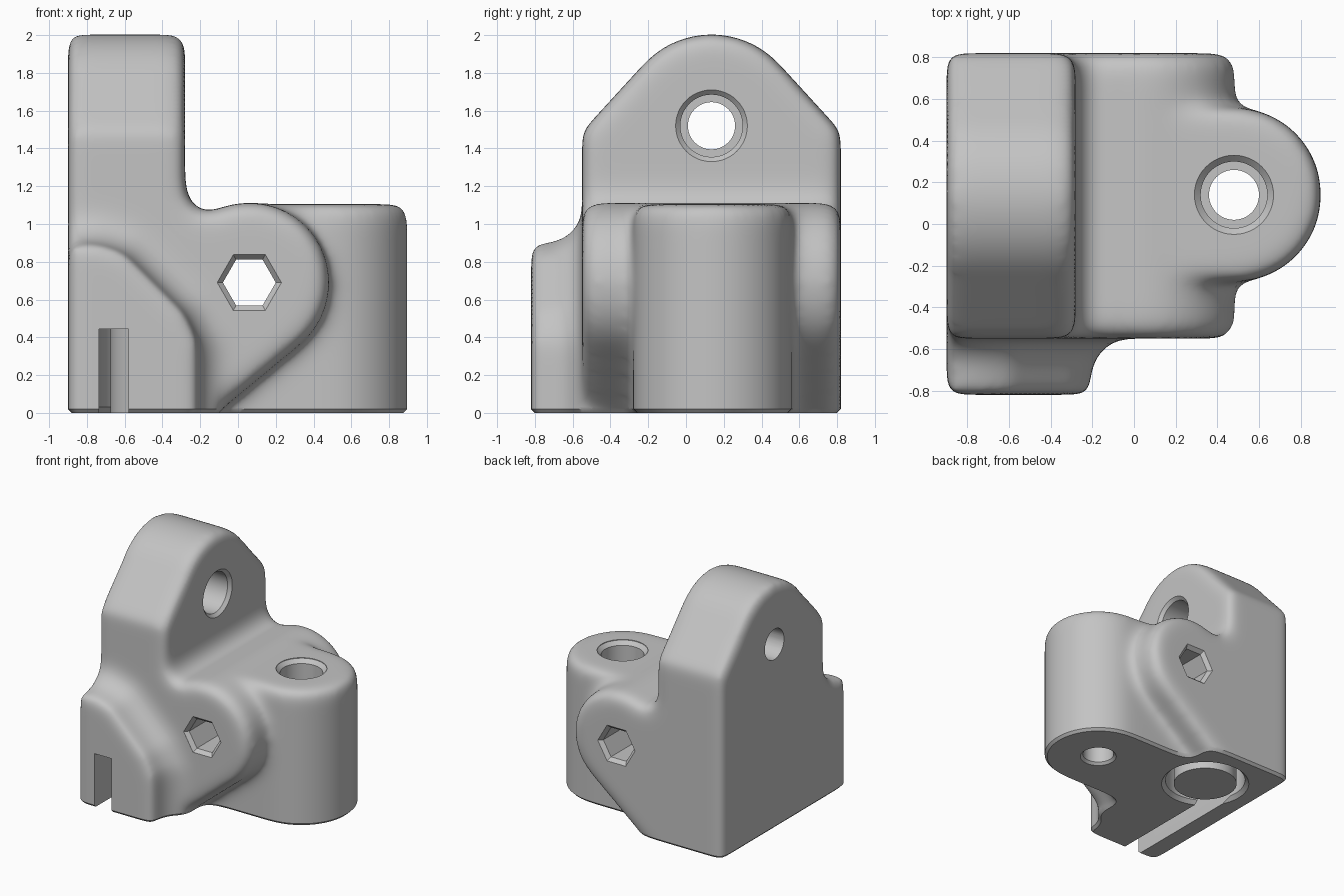
import bpy, bmesh
from math import sin, cos, pi, radians, sqrt

if "Cube" in bpy.data.objects:
    bpy.data.objects.remove(bpy.data.objects["Cube"])


def place(axis, u, v, t):
    return {"x": (t, u, v), "y": (u, t, v), "z": (u, v, t)}[axis]


def arc(cu, cv, r, start, end, steps=28):
    angles = [radians(start + (end - start) * i / steps) for i in range(steps + 1)]
    return [(cu + r * cos(a), cv + r * sin(a)) for a in angles]


def skin(bm, rings, closed=False):
    """Bridge equal rings of points, capping the ends or closing the loop."""
    loops = [[bm.verts.new(p) for p in ring] for ring in rings]
    n = len(loops[0])
    faces = []
    pairs = list(zip(loops, loops[1:]))
    if closed:
        pairs.append((loops[-1], loops[0]))
    for a, b in pairs:
        for i in range(n):
            j = (i + 1) % n
            faces.append(bm.faces.new((a[i], a[j], b[j], b[i])))
    if not closed:
        faces += [bm.faces.new(loops[0]), bm.faces.new(loops[-1])]
    bmesh.ops.recalc_face_normals(bm, faces=faces)
    return faces


def push_cap(bm, cap, size):
    """Chamfer a flat cap: inset it, then push it outwards."""
    normal = cap.normal.copy()
    bmesh.ops.inset_region(bm, faces=[cap], thickness=size, use_boundary=True)
    for v in cap.verts:
        v.co += normal * size


def prism(bm, axis, profile, t0, t1, c0=0.0, c1=0.0):
    rings = [[place(axis, u, v, t) for u, v in profile] for t in (t0 + c0, t1 - c1)]
    first, last = skin(bm, rings)[-2:]
    for cap, size in ((first, c0), (last, c1)):
        if size:
            cap.normal_update()
            push_cap(bm, cap, size)


def turned(bm, axis, cu, cv, profile, sides=48, closed=False):
    """Revolve (radius, position) pairs about an axis."""
    rings = [[place(axis, cu + r * cos(2 * pi * i / sides), cv + r * sin(2 * pi * i / sides), t)
              for i in range(sides)] for r, t in profile]
    skin(bm, rings, closed)


def to_object(bm, name):
    mesh = bpy.data.meshes.new(name)
    bm.to_mesh(mesh)
    bm.free()
    ob = bpy.data.objects.new(name, mesh)
    bpy.context.collection.objects.link(ob)
    return ob


def bake(ob):
    bpy.context.view_layer.update()
    graph = bpy.context.evaluated_depsgraph_get()
    mesh = bpy.data.meshes.new_from_object(ob.evaluated_get(graph))
    ob.modifiers.clear()
    ob.data = mesh


def cut(ob, bm, name):
    cutter = to_object(bm, name)
    cutter.hide_render = True
    before = len(ob.data.vertices)
    source = ob.data
    for solver in ("MANIFOLD", "EXACT"):
        mod = ob.modifiers.new(name, "BOOLEAN")
        mod.operation, mod.solver, mod.object = "DIFFERENCE", solver, cutter
        bake(ob)
        if len(ob.data.vertices) not in (0, before):
            break
        ob.data = source
    bpy.data.objects.remove(cutter)


LOW = -0.3  # everything runs below the base and is trimmed later
bm = bmesh.new()

# Tall plate with a rounded peak
peak = arc(0.135, 1.52, 0.485, 43, 137)
prism(bm, "x", [(-0.55, LOW), (0.82, LOW), (0.82, 1.49)] + peak + [(-0.55, 1.49)],
      -0.9, -0.28, c1=0.04)

# Cross boss, blending up into the plate
blend = [(-0.17, 1.06), (-0.22, 1.085), (-0.26, 1.13), (-0.28, 1.2), (-0.6, 1.2)]
prism(bm, "y", [(-0.6, -0.24), (-0.4, -0.24)] + arc(0.06, 0.69, 0.425, -50, 115) + blend,
      -0.55, 0.82, 0.05, 0.05)

# Upright column and the web below the cross boss
prism(bm, "z", arc(0.48, 0.14, 0.42, -90, 90) + [(0.0, 0.56), (0.0, -0.28)],
      LOW, 1.105, c1=0.04)
prism(bm, "z", [(-0.6, -0.28), (0.48, -0.28), (0.48, 0.56), (-0.6, 0.56)], LOW, 0.7)


# Front block, widening towards the body in a concave sweep
def block_outline(o):
    return [(-0.9, LOW), (-0.21 + o, LOW), (-0.21 + o, 0.38 + 0.1 * o),
            (-0.28 + 0.8 * o, 0.53 + 0.6 * o), (-0.6 + 0.45 * o, 0.85 + 0.9 * o),
            (-0.74, 0.9 + o), (-0.9, 0.9 + o)]


prism(bm, "y", block_outline(0), -0.82, -0.3, c0=0.015)
SWEEP = 0.2
for k in range(1, 8):
    d = SWEEP * k / 8
    prism(bm, "y", block_outline(SWEEP - sqrt(SWEEP ** 2 - (SWEEP - d) ** 2)),
          -0.55 - d, -0.45)

# Fuse the parts and soften every edge
body = to_object(bm, "mount_body")
fuse = body.modifiers.new("fuse", "REMESH")
fuse.mode, fuse.voxel_size = "VOXEL", 0.022
soften = body.modifiers.new("soften", "SMOOTH")
soften.factor, soften.iterations = 1.0, 26
bake(body)

# Flat base with a small chamfer
CHAMFER = 0.02
bm = bmesh.new()
bm.from_mesh(body.data)
geom = bm.verts[:] + bm.edges[:] + bm.faces[:]
sliced = bmesh.ops.bisect_plane(bm, geom=geom, dist=0.0005, plane_co=(0, 0, CHAMFER),
                                plane_no=(0, 0, 1), clear_inner=True)
rim = [e for e in sliced["geom_cut"] if isinstance(e, bmesh.types.BMEdge)]
base = bmesh.ops.holes_fill(bm, edges=rim, sides=0)["faces"]
bmesh.ops.recalc_face_normals(bm, faces=bm.faces[:])
for face in base:
    face.normal_update()
    push_cap(bm, face, CHAMFER)
    for v in face.verts:
        v.co.z = 0.0
bm.to_mesh(body.data)
bm.free()

# Counterbored hole through the plate
bm = bmesh.new()
turned(bm, "x", 0.135, 1.52, [(0.19, -0.2), (0.19, -0.28), (0.165, -0.305), (0.165, -0.6),
                              (0.125, -0.6), (0.125, -1.0)])
cut(body, bm, "plate_hole")

# Counterbored hole down the column
bm = bmesh.new()
turned(bm, "z", 0.48, 0.14, [(0.19, 1.2), (0.19, 1.1), (0.16, 1.07), (0.16, 0.75),
                             (0.12, 0.75), (0.12, 0.02), (0.14, 0.0), (0.14, -0.1)])
cut(body, bm, "column_hole")

# Six-sided hole along the cross boss
bm = bmesh.new()
turned(bm, "y", 0.06, 0.69, [(0.17, -0.7), (0.17, -0.55), (0.14, -0.52), (0.14, 0.79),
                             (0.17, 0.82), (0.17, 1.0)], sides=6)
cut(body, bm, "hex_hole")

# Ring groove in the base, leaving a round island, and its slot to the front
bm = bmesh.new()
turned(bm, "z", -0.43, 0.35, [(0.34, -0.1), (0.34, 0.0), (0.31, 0.03), (0.31, 0.45),
                              (0.245, 0.45), (0.245, -0.1)], closed=True)
cut(body, bm, "ring_groove")
bm = bmesh.new()
prism(bm, "z", [(-0.735, -1.0), (-0.58, -1.0), (-0.58, 0.12), (-0.66, 0.2),
                (-0.69, 0.35), (-0.735, 0.35)], -0.12, 0.445)
cut(body, bm, "front_slot")

# Material and shading
GREY = (0.55, 0.55, 0.55, 1.0)
grey = bpy.data.materials.new("plain_grey")
grey.use_nodes = True
grey.diffuse_color = GREY
grey.node_tree.nodes["Principled BSDF"].inputs["Base Color"].default_value = GREY
body.data.materials.clear()
body.data.materials.append(grey)
for ob in bpy.context.selected_objects:
    ob.select_set(False)
body.select_set(True)
bpy.context.view_layer.objects.active = body
bpy.ops.object.shade_smooth_by_angle(angle=radians(35))
